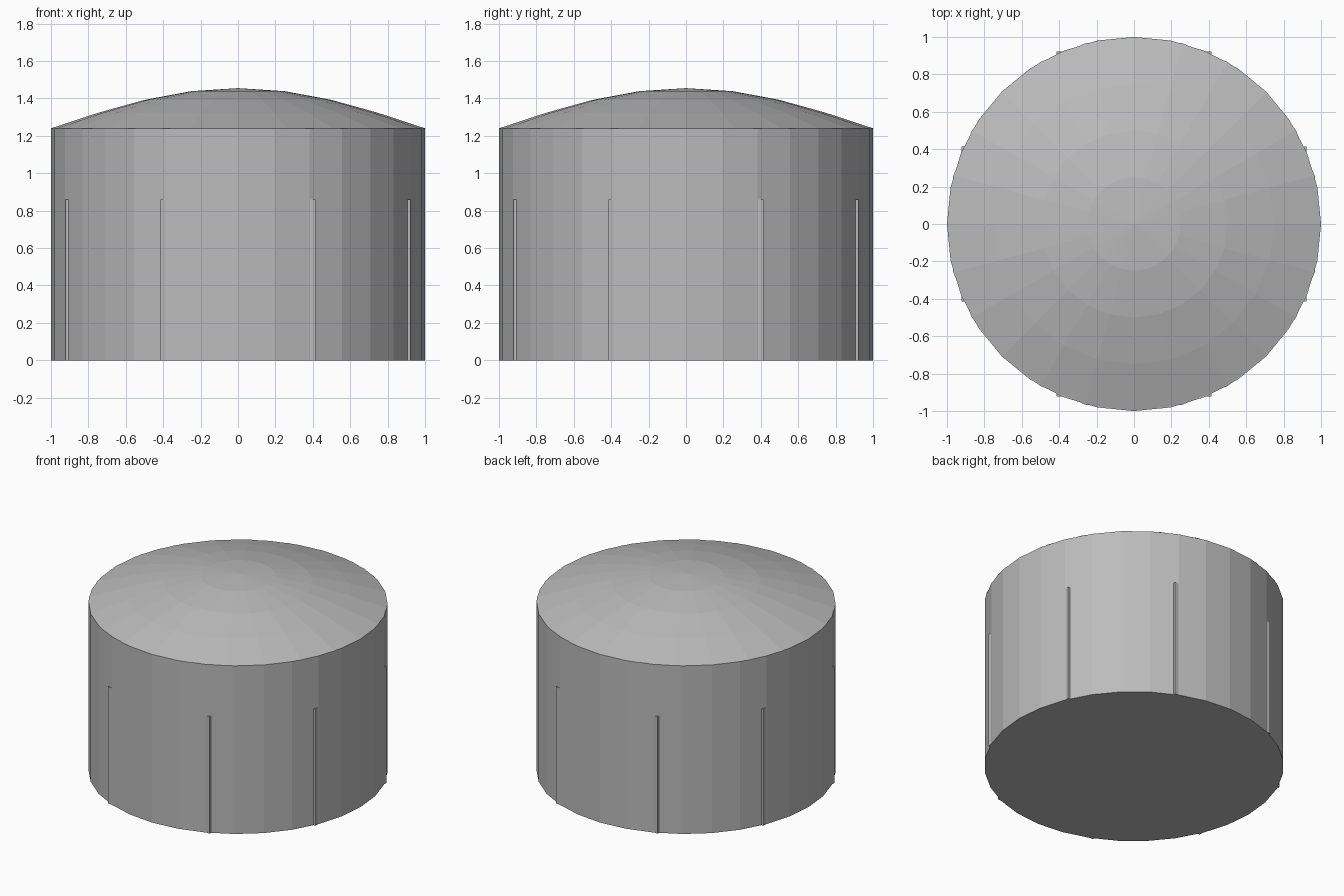
import bpy, bmesh, math

cube = bpy.data.objects.get("Cube")
if cube:
    bpy.data.objects.remove(cube, do_unlink=True)

WALL_H, RISE, POST_H = 1.24, 0.215, 0.86

grey = bpy.data.materials.new("plain grey")
grey.use_nodes = True
grey.diffuse_color = (0.5, 0.5, 0.5, 1)
grey.node_tree.nodes["Principled BSDF"].inputs["Base Color"].default_value = (0.5, 0.5, 0.5, 1)


def finish(bm, name):
    bmesh.ops.recalc_face_normals(bm, faces=bm.faces)
    mesh = bpy.data.meshes.new(name)
    bm.to_mesh(mesh)
    bm.free()
    mesh.materials.append(grey)
    obj = bpy.data.objects.new(name, mesh)
    bpy.context.collection.objects.link(obj)
    return obj


def ring(bm, sides, radius, z):
    step = math.tau / sides
    return [bm.verts.new((radius * math.cos(i * step), radius * math.sin(i * step), z))
            for i in range(sides)]


def bridge(bm, low, high):
    n = len(low)
    for i in range(n):
        j = (i + 1) % n
        bm.faces.new((low[i], low[j], high[j], high[i]))


# Tank wall: closed drum with flat facets
bm = bmesh.new()
base, top = ring(bm, 32, 1, 0), ring(bm, 32, 1, WALL_H)
bridge(bm, base, top)
bm.faces.new(base)
bm.faces.new(top)
finish(bm, "tank_wall")

# Domed roof: four bands following a cosine curve up to the apex
bm = bmesh.new()
rings = [ring(bm, 24, r, WALL_H + RISE * math.cos(r * math.pi / 2))
         for r in (1, 0.75, 0.5, 0.25)]
for low, high in zip(rings, rings[1:]):
    bridge(bm, low, high)
apex = bm.verts.new((0, 0, WALL_H + RISE))
for i, v in enumerate(rings[-1]):
    bm.faces.new((v, rings[-1][(i + 1) % 24], apex))
finish(bm, "domed_roof")

# Eight square posts set into the wall
for k in range(8):
    angle = math.radians(22.5 + 45 * k)
    bm = bmesh.new()
    bmesh.ops.create_cube(bm, size=1)
    bmesh.ops.scale(bm, vec=(0.05, 0.05, POST_H), verts=bm.verts)
    post = finish(bm, f"wall_post_{k + 1}")
    post.location = (math.copysign(0.39 if abs(math.cos(angle)) < 0.7 else 0.897, math.cos(angle)),
                     math.copysign(0.39 if abs(math.sin(angle)) < 0.7 else 0.897, math.sin(angle)),
                     POST_H / 2)
